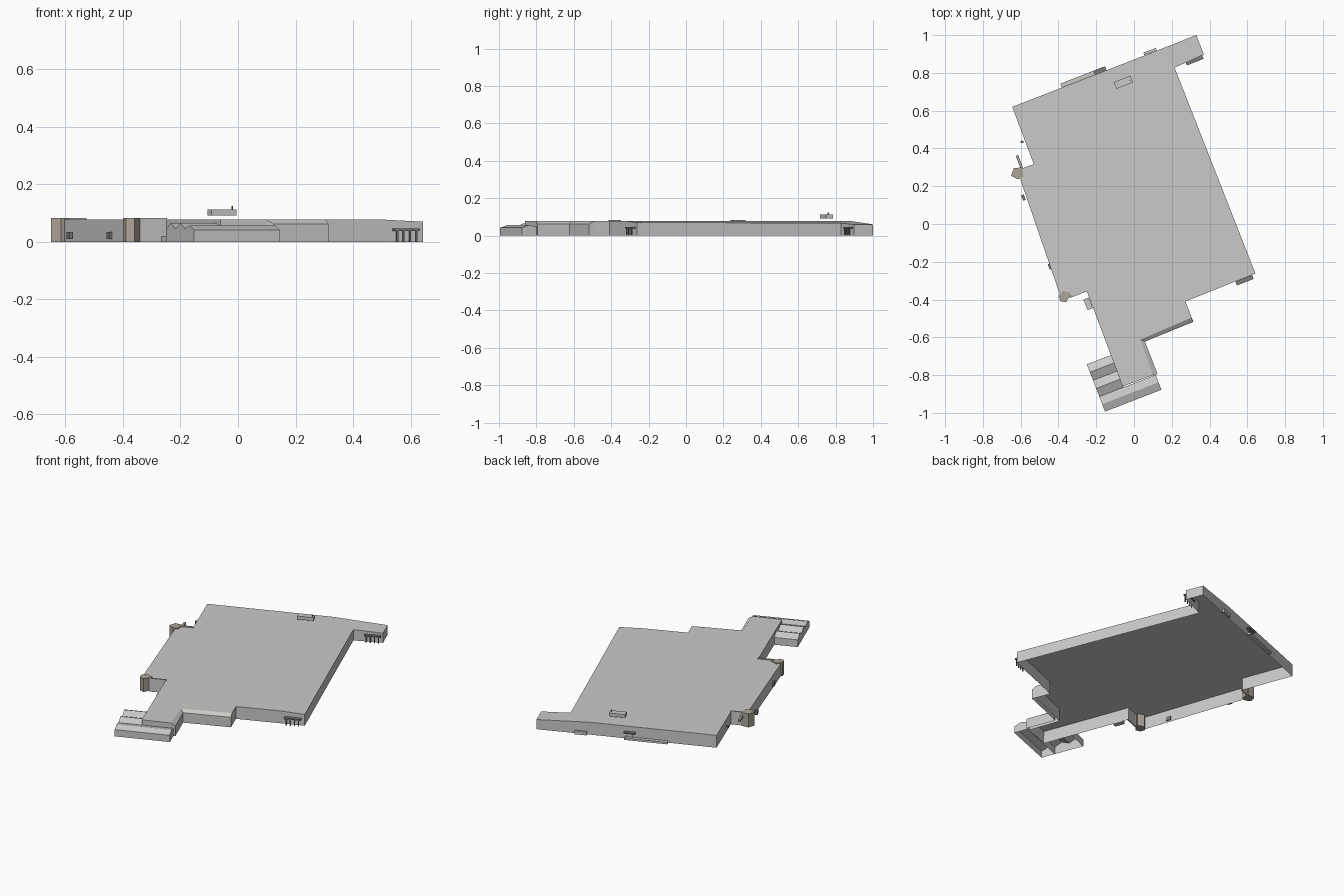
import bpy, bmesh, math
from mathutils import Vector, Matrix

if "Cube" in bpy.data.objects:
    bpy.data.objects.remove(bpy.data.objects["Cube"])

ANGLE = math.radians(21.2)
U = Vector((math.cos(ANGLE), math.sin(ANGLE), 0))
V = Vector((-U.y, U.x, 0))


def material(name, rgb):
    m = bpy.data.materials.new(name)
    m.use_nodes = True
    m.diffuse_color = (*rgb, 1)
    m.node_tree.nodes["Principled BSDF"].inputs["Base Color"].default_value = (*rgb, 1)
    return m


GREY = material("light grey", (0.6, 0.59, 0.575))
TAN = material("dull tan", (0.42, 0.375, 0.32))
DARK = material("dark grey", (0.2, 0.2, 0.195))


def finish(name, bm, mat):
    bmesh.ops.recalc_face_normals(bm, faces=bm.faces[:])
    me = bpy.data.meshes.new(name)
    bm.to_mesh(me)
    bm.free()
    me.materials.append(mat)
    ob = bpy.data.objects.new(name, me)
    bpy.context.collection.objects.link(ob)
    return ob


def box(name, x, y, z0, z1, length, depth, mat=GREY, turn=0.0):
    """Box aligned with the building, length along its front edge."""
    bm = bmesh.new()
    place = (Matrix.Translation((x, y, (z0 + z1) / 2)) @ Matrix.Rotation(ANGLE + turn, 4, "Z")
             @ Matrix.Diagonal((length, depth, z1 - z0, 1)))
    bmesh.ops.create_cube(bm, size=1, matrix=place)
    return finish(name, bm, mat)


def column(name, outline, z0, z1, mat):
    bm = bmesh.new()
    f = bm.faces.new([bm.verts.new((x, y, z0)) for x, y in outline])
    ext = bmesh.ops.extrude_face_region(bm, geom=[f])["geom"]
    bmesh.ops.translate(bm, vec=(0, 0, z1 - z0),
                        verts=[g for g in ext if isinstance(g, bmesh.types.BMVert)])
    return finish(name, bm, mat)


def drop_walls(bm, tops, closed):
    """Walls from a run of top vertices down to the ground."""
    feet = [bm.verts.new((v.co.x, v.co.y, 0)) for v in tops]
    n = len(tops)
    for i in range(n if closed else n - 1):
        j = (i + 1) % n
        bm.faces.new((tops[i], tops[j], feet[j], feet[i]))


def gables(name, x, y, length, profile):
    """Open-bottomed ridged roof with walls; profile is (distance forward, height)."""
    bm = bmesh.new()
    rows = []
    for d, z in profile:
        p = Vector((x, y, z)) - V * d
        rows.append((bm.verts.new(p), bm.verts.new(p + U * length)))
    for a, b in zip(rows, rows[1:]):
        bm.faces.new((a[0], a[1], b[1], b[0]))
    drop_walls(bm, [r[0] for r in rows] + [r[1] for r in reversed(rows)], True)
    return finish(name, bm, GREY)


# Main hall: open-bottomed shell with a flat roof and a sloping right border
TOP = 0.077
bm = bmesh.new()
flat = [(-0.645, 0.62), (-0.53, 0.315), (-0.615, 0.275), (-0.44, -0.235), (-0.385, -0.395),
        (-0.25, -0.355), (-0.06, -0.86), (0.10, -0.80), (0.035, -0.612), (0.305, -0.495),
        (0.273, -0.41), (0.51, -0.315)]
slope = [(0.643, -0.262, 0.07), (0.215, 0.828, 0.067), (0.37, 0.897, 0.06), (0.33, 1.0, 0.06)]
main = [bm.verts.new((x, y, TOP)) for x, y in flat]
side = [bm.verts.new(p) for p in slope]
ridge = bm.verts.new((0.04, 0.886, TOP))
bm.faces.new(main + [ridge])
bm.faces.new((main[-1], side[0], side[1], ridge))
bm.faces.new((ridge, *side[1:]))
drop_walls(bm, main + side + [ridge], True)
finish("main_hall", bm, GREY)

# Sloping eave in the front inner corner
bm = bmesh.new()
inner = [bm.verts.new((x, y, TOP)) for x, y in flat[7:10]]
outer = [bm.verts.new((x, y, 0.062)) for x, y in ((0.125, -0.795), (0.058, -0.622), (0.315, -0.518))]
for i in range(2):
    bm.faces.new((inner[i], inner[i + 1], outer[i + 1], outer[i]))
drop_walls(bm, [inner[0]] + outer + [inner[2]], False)
finish("corner_eave", bm, GREY)

# Ridged porches at the front
gables("side_porch", -0.25, -0.743, 0.14,
       [(0, 0.045), (0.045, 0.065), (0.091, 0.045), (0.137, 0.065), (0.183, 0.045)])
gables("front_porch", -0.184, -0.914, 0.32, [(0, 0.047), (0.043, 0.057), (0.085, 0.042)])

# Corner pillars and the short walls joining them to the hall
column("back_pillar", [(-0.65, 0.255), (-0.637, 0.295), (-0.59, 0.3), (-0.588, 0.25), (-0.615, 0.237)],
       0, 0.083, TAN)
column("front_pillar", [(-0.4, -0.38), (-0.372, -0.353), (-0.332, -0.367), (-0.36, -0.415), (-0.39, -0.408)],
       0, 0.083, TAN)
box("back_parapet", -0.565, 0.3, 0, 0.083, 0.08, 0.008)
box("front_parapet", -0.295, -0.37, 0, 0.083, 0.1, 0.008)

# Roof unit and its short mast
box("roof_unit", -0.056, 0.75, 0.092, 0.112, 0.094, 0.038)
box("roof_mast", -0.02, 0.76, 0.112, 0.124, 0.005, 0.005, DARK)


# Small canopies on legs
def canopy(name, x, y, length, legs=4):
    centre = Vector((x, y, 0))
    box(name + "_roof", x, y, 0.038, 0.046, length, 0.022, DARK)
    for i in range(legs):
        p = centre + U * length * ((i + 0.5) / legs - 0.5) - V * 0.006
        box(name + "_leg", p.x, p.y, 0, 0.038, 0.006, 0.005, DARK)


canopy("front_canopy", 0.585, -0.298, 0.095)
canopy("arm_canopy", 0.32, 0.867, 0.095)
canopy("back_canopy", -0.18, 0.812, 0.065, 2)

# Ground platforms and fittings along the back and side walls
box("back_platform", -0.27, 0.778, 0, 0.012, 0.25, 0.022)
box("small_back_platform", 0.085, 0.913, 0, 0.02, 0.07, 0.014)
box("side_ramp", -0.243, -0.423, 0, 0.02, 0.03, 0.06)
box("side_beam", -0.607, 0.33, 0.055, 0.068, 0.014, 0.07, TAN)
box("side_lamp", -0.592, 0.435, 0.04, 0.055, 0.014, 0.012, DARK)
for x, y in ((-0.585, 0.14), (-0.445, -0.225)):
    box("side_fitting", x, y, 0.01, 0.035, 0.014, 0.03, DARK)
